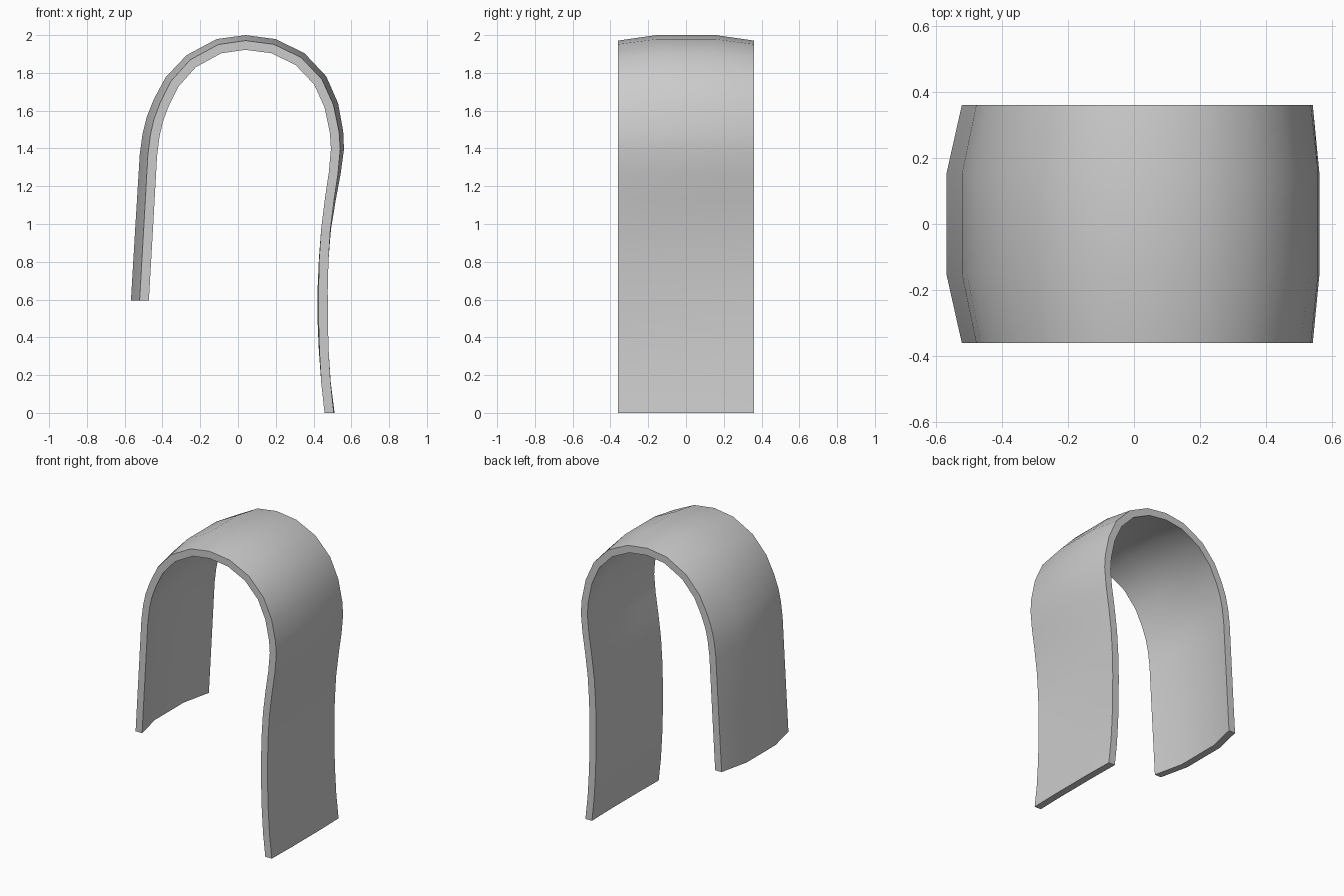
import bpy, bmesh
from mathutils import Vector

if "Cube" in bpy.data.objects:
    bpy.data.objects.remove(bpy.data.objects["Cube"])

# Outer mid-line of the bent band: x, z, crown (how far the middle bulges beyond the edges)
PROFILE = [
    (-.567, .594, .046), (-.544, .98, .045), (-.520, 1.37, .043), (-.505, 1.48, .042),
    (-.483, 1.567, .040), (-.446, 1.66, .038), (-.383, 1.777, .035), (-.272, 1.894, .031),
    (-.113, 1.979, .030), (.040, 2.0, .029), (.198, 1.979, .029), (.351, 1.905, .029),
    (.467, 1.782, .028), (.530, 1.639, .026), (.557, 1.49, .022), (.561, 1.395, .020),
    (.543, 1.263, .014), (.518, 1.13, .009), (.492, .97, .003), (.477, .81, -.002),
    (.470, .65, -.005), (.471, .47, -.005), (.477, .33, -.003), (.491, .16, .001),
    (.511, 0, .004),
]
THICK = .049
ROWS = [(-.36, 1), (-.155, 0), (.155, 0), (.36, 1)]   # y, share of crown drop


def normal(i):
    # Outward normal of the profile; both cut ends stay level
    if i == 0:
        return Vector((-1, 0))
    if i == len(PROFILE) - 1:
        return Vector((1, 0))
    p = [Vector(PROFILE[k][:2]) for k in (i - 1, i, i + 1)]
    t = (p[1] - p[0]).normalized() + (p[2] - p[1]).normalized()
    return Vector((-t.y, t.x)).normalized()


bm = bmesh.new()
loops = []
for i, (x, z, crown) in enumerate(PROFILE):
    n = normal(i)
    outer, inner = [], []
    for y, drop in ROWS:
        for depth, row in ((0, outer), (THICK, inner)):
            q = Vector((x, z)) - n * (crown * drop + depth)
            row.append(bm.verts.new((q.x, y, q.y)))
    loops.append(outer + inner[::-1])

# Skin between cross-sections, then close both ends
count = len(loops[0])
for a, b in zip(loops, loops[1:]):
    for k in range(count):
        m = (k + 1) % count
        bm.faces.new((a[k], a[m], b[m], b[k]))
for loop in (loops[0], loops[-1]):
    for k in range(3):
        bm.faces.new((loop[k], loop[k + 1], loop[6 - k], loop[7 - k]))
bmesh.ops.recalc_face_normals(bm, faces=bm.faces)

mesh = bpy.data.meshes.new("bent_band")
bm.to_mesh(mesh)
bm.free()
band = bpy.data.objects.new("bent_band", mesh)
bpy.context.collection.objects.link(band)
bpy.context.view_layer.objects.active = band
band.select_set(True)
bpy.ops.object.shade_smooth_by_angle(angle=.7)
